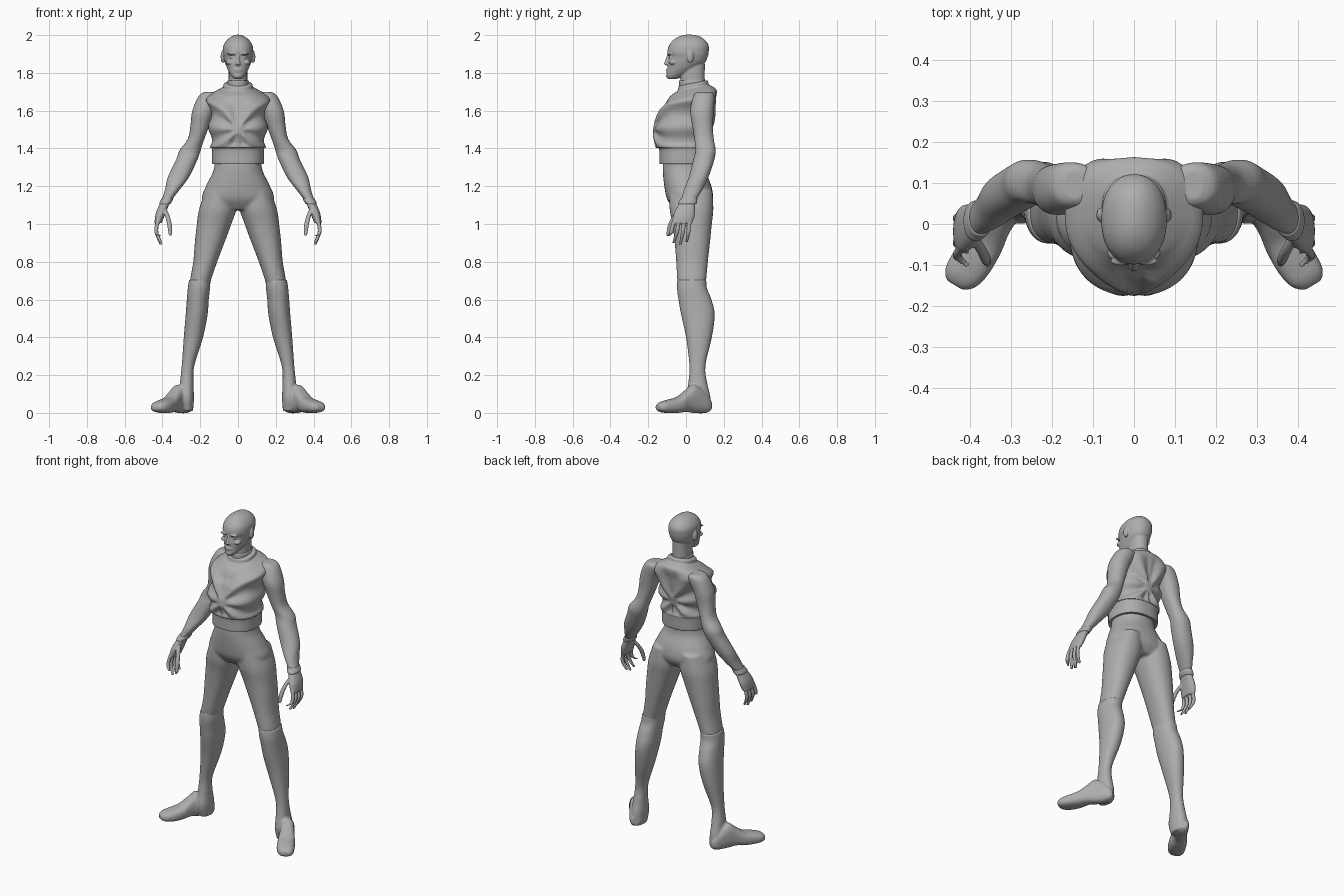
import bpy, bmesh
from math import sin, cos, pi, atan2, hypot, copysign, exp
from mathutils import Matrix, Vector

cube = bpy.data.objects.get("Cube")
if cube:
    bpy.data.objects.remove(cube)

GREY = (.42, .42, .42, 1)
grey = bpy.data.materials.new("plain_grey")
grey.use_nodes = True
grey.diffuse_color = GREY
grey.node_tree.nodes["Principled BSDF"].inputs["Base Color"].default_value = GREY

FLIP = Matrix.Scale(-1, 4, (1, 0, 0))
KEEP = Matrix.Identity(4)


def smooth_rings(rings, steps):
    """Catmull-Rom interpolation between the given cross-sections."""
    result = []
    last = len(rings) - 1
    for i in range(last):
        a, b, c, d = (rings[max(0, min(last, i + k))] for k in (-1, 0, 1, 2))
        for s in range(steps):
            t = s / steps
            result.append([
                q + t / 2 * (r - p + t * (2*p - 5*q + 4*r - w + t * (3*(q - r) + w - p)))
                for p, q, r, w in zip(a, b, c, d)])
    result.append(list(rings[last]))
    return result


def loft(bm, rings, matrix=KEEP, sides=32, steps=4, power=2.2):
    """Skin over superellipse sections, each (height, x0, x1, y0, y1)."""
    loops = []
    for h, x0, x1, y0, y1 in smooth_rings(rings, steps):
        loop = []
        for k in range(sides):
            c, s = cos(2 * pi * k / sides), sin(2 * pi * k / sides)
            u = copysign(abs(c) ** (2 / power), c)
            v = copysign(abs(s) ** (2 / power), s)
            point = ((x0 + x1 + (x1 - x0) * u) / 2, (y0 + y1 + (y1 - y0) * v) / 2, h)
            loop.append(bm.verts.new(matrix @ Vector(point)))
        loops.append(loop)
    for low, high in zip(loops, loops[1:]):
        for k in range(sides):
            n = (k + 1) % sides
            bm.faces.new((low[k], low[n], high[n], high[k]))
    bm.faces.new(loops[0][::-1])
    bm.faces.new(loops[-1])


def symmetric(rings):
    """Expand (height, half width, y0, y1) into a full section."""
    return [(h, -w, w, y0, y1) for h, w, y0, y1 in rings]


def tube(bm, path, radius, matrix):
    """Round digit following a mostly vertical path, with rounded ends."""
    rings = []
    for i, (x, y, z) in enumerate(path):
        r = radius * (.7 if i == len(path) - 1 else 1)
        rings.append((z, x - r, x + r, y - r, y + r))
    loft(bm, rings, matrix, sides=12)


def blob(bm, centre, radii, matrix=KEEP):
    shape = Matrix.Translation(centre) @ Matrix.Diagonal((*radii, 1))
    bmesh.ops.create_uvsphere(bm, u_segments=20, v_segments=12, radius=1, matrix=matrix @ shape)


def finish(bm, name, voxel=None, passes=3):
    """Turn the shells into one smooth object, fused when a voxel size is given."""
    bmesh.ops.recalc_face_normals(bm, faces=bm.faces)
    mesh = bpy.data.meshes.new(name)
    bm.to_mesh(mesh)
    bm.free()
    mesh.materials.append(grey)
    mesh.shade_smooth()
    obj = bpy.data.objects.new(name, mesh)
    bpy.context.collection.objects.link(obj)
    if voxel:
        fuse = obj.modifiers.new("fuse", "REMESH")
        fuse.mode = "VOXEL"
        fuse.voxel_size = voxel
        fuse.use_smooth_shade = True
        soften = obj.modifiers.new("soften", "SMOOTH")
        soften.factor = .5
        soften.iterations = passes
    return obj


# Head with neck, face features and ears
bm = bmesh.new()
loft(bm, symmetric([
    (1.768, .02, -.095, -.05), (1.785, .036, -.103, -.01), (1.82, .056, -.098, .05),
    (1.855, .069, -.098, .1), (1.885, .076, -.092, .115), (1.91, .08, -.099, .12),
    (1.945, .077, -.09, .12), (1.975, .058, -.066, .1), (1.994, .032, -.035, .07),
    (2.002, .008, -.005, .035)]))
loft(bm, symmetric([(1.68, .06, -.03, .11), (1.75, .05, -.03, .1), (1.85, .05, -.03, .1)]))
loft(bm, symmetric([(1.838, .009, -.1, -.08), (1.846, .015, -.115, -.08),
                    (1.856, .011, -.114, -.08), (1.895, .008, -.1, -.08)]), sides=16)
blob(bm, (0, -.098, 1.816), (.021, .008, .005))
blob(bm, (0, -.097, 1.807), (.018, .008, .006))
blob(bm, (0, -.092, 1.785), (.02, .014, .014))
for side in (KEEP, FLIP):
    blob(bm, (.032, -.09, 1.9), (.026, .012, .006), side)
    blob(bm, (.031, -.081, 1.882), (.016, .01, .007), side)
    blob(bm, (.045, -.07, 1.855), (.02, .02, .012), side)
    blob(bm, (.08, .022, 1.885), (.012, .018, .033), side)
finish(bm, "head", .004, 2)

# Choker round the neck
bm = bmesh.new()
loft(bm, symmetric([(1.72, .056, -.036, .106), (1.76, .055, -.036, .105)]))
finish(bm, "neck_band")

# Sleeveless draped top with cowl and folds spreading from its middle
bm = bmesh.new()
loft(bm, symmetric([
    (1.32, .134, -.138, .118), (1.325, .137, -.14, .122), (1.395, .138, -.142, .125),
    (1.405, .148, -.16, .13), (1.43, .152, -.165, .13), (1.48, .152, -.17, .132),
    (1.56, .152, -.157, .15), (1.62, .163, -.137, .16), (1.66, .172, -.118, .167),
    (1.69, .15, -.1, .165), (1.71, .118, -.085, .15), (1.722, .096, -.065, .135),
    (1.732, .08, -.046, .122), (1.75, .076, -.04, .116), (1.757, .06, -.034, .108)]),
    sides=112, steps=6, power=2.35)
for v in bm.verts:
    x, y, z = v.co
    angle, reach = atan2(z - 1.5, abs(x)), hypot(x, z - 1.5)
    if 1.4 < z < 1.7:
        fade = min(1, (z - 1.4) / .03, (1.7 - z) / .05) * min(1, reach / .05)
        fold = .011 * fade * cos(7 * angle - .6)
        knot = .012 * exp(-(reach / .04) ** 2) * (1 if y < 0 else .3)
        outward = Vector((x, y, 0)).normalized()
        v.co += outward * (fold - .004 * fade)
        v.co.y += copysign(knot, y) * .5
    if z > 1.6:
        v.co.z += .2 * (y - .09) * min(1, (z - 1.6) / .1)
top = finish(bm, "draped_top")

# Trousers: pelvis and both thighs blended together
bm = bmesh.new()
loft(bm, symmetric([
    (1.345, .12, -.122, .105), (1.28, .131, -.123, .105), (1.2, .17, -.115, .135),
    (1.13, .19, -.1, .142), (1.075, .12, -.06, .11)]))
for side in (KEEP, FLIP):
    loft(bm, [
        (1.18, .02, .17, -.09, .14), (1.08, .01, .206, -.087, .145),
        (1, .035, .218, -.072, .137), (.9, .072, .229, -.06, .127),
        (.8, .11, .237, -.052, .116), (.68, .15, .257, -.044, .105),
        (.6, .17, .255, -.02, .1)], side)
finish(bm, "trousers", .008, 6)

for label, side in (("left", KEEP), ("right", FLIP)):
    # Knee boot: shaft plus foot turned outwards
    bm = bmesh.new()
    loft(bm, [
        (.705, .146, .259, -.047, .108), (.66, .148, .266, -.048, .111),
        (.6, .155, .271, -.04, .135), (.52, .161, .277, -.026, .152),
        (.4, .185, .287, 0, .137), (.25, .231, .298, .018, .103),
        (.16, .236, .307, .012, .112), (.08, .233, .312, 0, .13),
        (.01, .238, .3, .02, .125)], side)
    turn = (Matrix.Translation((.262, .128, 0)) @ Matrix.Rotation(.55, 4, "Z")
            @ Matrix.Rotation(pi / 2, 4, "X"))
    loft(bm, [
        (0, -.025, .025, .015, .06), (.03, -.04, .036, -.001, .1),
        (.1, -.043, .04, -.001, .15), (.15, -.042, .043, .006, .12),
        (.2, -.05, .05, 0, .085), (.26, -.052, .05, -.001, .07),
        (.305, -.042, .046, .004, .058), (.328, -.02, .03, .015, .042)],
        side @ turn, power=2.6)
    finish(bm, label + "_boot", .006, 4)

    # Arm from shoulder to palm, with curled fingers and thumb
    bm = bmesh.new()
    loft(bm, [
        (1.7, .12, .17, .06, .13), (1.68, .09, .206, .04, .15),
        (1.6, .125, .242, .022, .147), (1.52, .152, .252, .033, .142),
        (1.45, .178, .266, .044, .147), (1.39, .198, .31, .05, .157),
        (1.34, .215, .328, .038, .15), (1.25, .258, .371, .015, .12),
        (1.18, .31, .387, -.012, .086), (1.125, .352, .405, -.027, .052),
        (1.09, .37, .422, -.048, .048), (1.05, .386, .437, -.067, .047),
        (1.005, .404, .442, -.072, .034)], side)
    fingers = ((-.06, -.1, .935), (-.033, -.066, .9), (-.006, -.03, .89), (.021, .003, .905))
    for root, tip, end in fingers:
        tube(bm, [(.42, root, 1.03), (.431, root * .7 + tip * .3, .985),
                  (.43, (root + tip) / 2, .95), (.408, tip, end)], .0105, side)
    tube(bm, [(.393, -.03, 1.085), (.373, -.062, 1.04), (.362, -.085, .99),
              (.358, -.096, .94)], .0125, side)
    finish(bm, label + "_arm", .004, 3)

    # Cuff at the wrist
    bm = bmesh.new()
    loft(bm, [(1.135, .345, .404, -.029, .06), (1.125, .346, .41, -.034, .059),
              (1.113, .353, .416, -.041, .057), (1.105, .36, .415, -.041, .053)], side)
    finish(bm, label + "_cuff")
